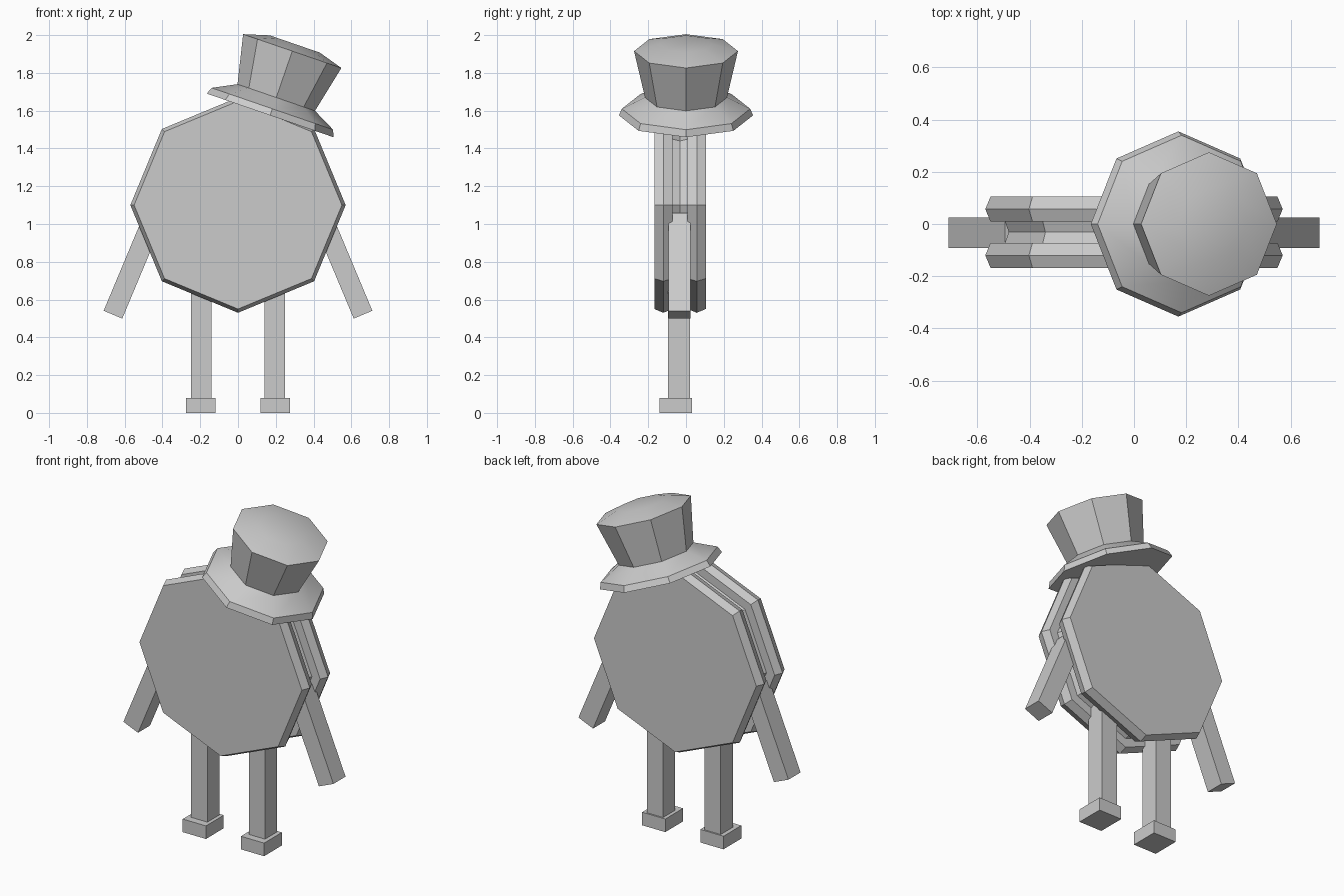
import bpy, bmesh, math
from mathutils import Matrix, Vector

if "Cube" in bpy.data.objects:
    bpy.data.objects.remove(bpy.data.objects["Cube"])

grey = bpy.data.materials.new("light_grey")
grey.diffuse_color = (0.6, 0.6, 0.6, 1)
grey.use_nodes = True
grey.node_tree.nodes["Principled BSDF"].inputs["Base Color"].default_value = grey.diffuse_color


def finish(name, bm, matrix):
    """Turn a bmesh into a named object, smooth only across shallow edges."""
    bmesh.ops.recalc_face_normals(bm, faces=bm.faces)
    bm.transform(matrix)
    mesh = bpy.data.meshes.new(name)
    bm.to_mesh(mesh)
    bm.free()
    mesh.materials.append(grey)
    obj = bpy.data.objects.new(name, mesh)
    bpy.context.collection.objects.link(obj)
    bpy.ops.object.select_all(action='DESELECT')
    obj.select_set(True)
    bpy.context.view_layer.objects.active = obj
    bpy.ops.object.shade_smooth_by_angle(angle=math.radians(30))
    return obj


def octagon_lathe(name, profile, matrix):
    """Stack eight-sided rings of (radius, height) and cap both ends."""
    bm = bmesh.new()
    n = 8
    rings = [[bm.verts.new((r * math.cos(i * math.tau / n),
                            r * math.sin(i * math.tau / n), h))
              for i in range(n)] for r, h in profile]
    for a, b in zip(rings, rings[1:]):
        for i in range(n):
            j = (i + 1) % n
            bm.faces.new((a[i], a[j], b[j], b[i]))
    bm.faces.new(rings[0][::-1])
    bm.faces.new(rings[-1])
    return finish(name, bm, matrix)


def box(name, centre, size, tilt=0.0):
    bm = bmesh.new()
    bmesh.ops.create_cube(bm, size=1)
    matrix = (Matrix.Translation(centre) @ Matrix.Rotation(tilt, 4, 'Y')
              @ Matrix.Diagonal((*size, 1)))
    return finish(name, bm, matrix)


# Body: two discs with a slightly waisted filling between them
upright = Matrix.Rotation(math.pi / 2, 4, 'X')
disc = [(0.55, -0.048), (0.57, 0), (0.55, 0.048)]
filling = [(0.495, -0.042), (0.48, 0), (0.495, 0.042)]
for name, y, profile in (("front_disc", -0.12, disc),
                         ("back_disc", 0.057, disc),
                         ("filling", -0.031, filling)):
    octagon_lathe(name, profile, Matrix.Translation((0, y, 1.1)) @ upright)

# Limbs, mirrored left and right
arm_angle = math.atan2(0.18, 0.43)
for side, s in (("left", -1), ("right", 1)):
    box(side + "_leg", (s * 0.195, -0.037, 0.42), (0.11, 0.117, 0.70))
    box(side + "_foot", (s * 0.197, -0.055, 0.04), (0.157, 0.172, 0.08))
    # Arm: starts at the hand end and runs up into the body
    length = 0.56
    along = Vector((-s * math.sin(arm_angle), 0, math.cos(arm_angle)))
    hand = Vector((s * 0.662, -0.034, 0.52))
    box(side + "_arm", hand + along * length / 2,
        (0.107, 0.117, length), -s * arm_angle)

# Top hat, tipped to one side
hat_matrix = (Matrix.Translation((0.17, 0, 1.575))
              @ Matrix.Rotation(math.radians(19), 4, 'Y'))
octagon_lathe("hat", [(0.355, 0), (0.34, 0.037), (0.217, 0.10),
                      (0.275, 0.36), (0.14, 0.40)], hat_matrix)
